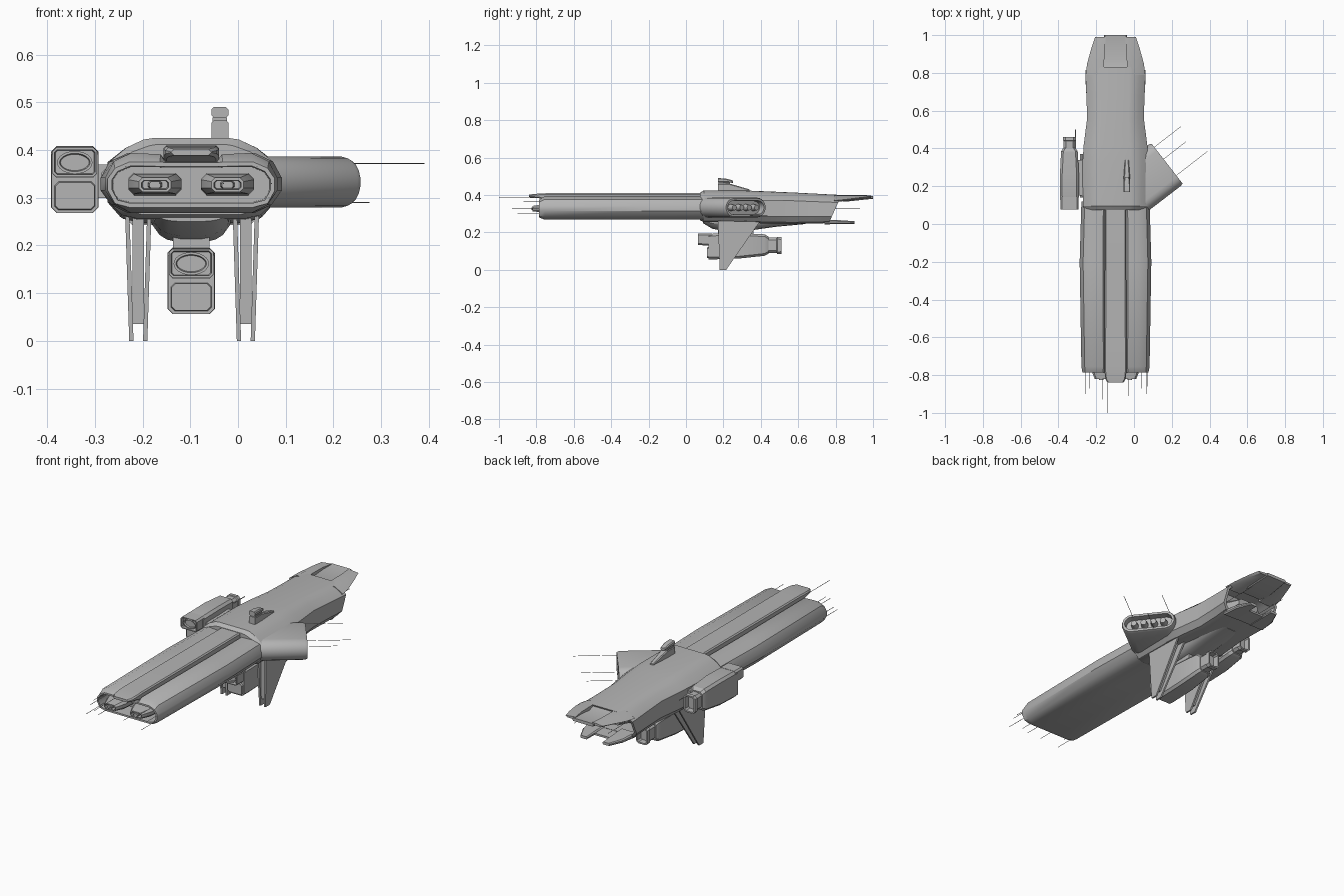
import bpy, bmesh, math
from mathutils import Vector

if "Cube" in bpy.data.objects:
    bpy.data.objects.remove(bpy.data.objects["Cube"])

CX = -0.098  # long axis of the ship
grey = bpy.data.materials.new("hull grey")
grey.diffuse_color = (0.46, 0.46, 0.46, 1)
grey.use_nodes = True
grey.node_tree.nodes["Principled BSDF"].inputs["Base Color"].default_value = grey.diffuse_color


def finish(bm, name, angle=32):
    me = bpy.data.meshes.new(name)
    bm.to_mesh(me)
    bm.free()
    me.materials.append(grey)
    ob = bpy.data.objects.new(name, me)
    bpy.context.collection.objects.link(ob)
    bpy.ops.object.select_all(action='DESELECT')
    ob.select_set(True)
    bpy.context.view_layer.objects.active = ob
    bpy.ops.object.shade_smooth_by_angle(angle=math.radians(angle))
    return ob


def loft(name, rings, recess=None, push=None):
    """Skin through rings; recess=(rim, depth) hollows the last cap, along push if given."""
    bm = bmesh.new()
    vs = [[bm.verts.new(p) for p in r] for r in rings]
    n = len(vs[0])
    for a, b in zip(vs, vs[1:]):
        for i in range(n):
            j = (i + 1) % n
            bm.faces.new((a[i], a[j], b[j], b[i]))
    bm.faces.new(vs[0])
    cap = bm.faces.new(vs[-1])
    bmesh.ops.recalc_face_normals(bm, faces=bm.faces[:])
    bm.normal_update()
    if recess:
        bmesh.ops.inset_individual(bm, faces=[cap], thickness=recess[0])
        bm.normal_update()
        way = Vector(push) if push else -cap.normal
        bmesh.ops.inset_individual(bm, faces=[cap], thickness=0.002)
        for v in cap.verts:
            v.co += way * recess[1]
    return finish(bm, name)


def mirror_ring(half, y, cx=CX):
    """Closed ring at y from right-half (dx, z) points."""
    return [(cx + d, y, z) for d, z in half] + [(cx - d, y, z) for d, z in reversed(half)]


def octa(cx, hw, z0, z1, y, c=0.012):
    return mirror_ring([(hw - c, z1), (hw, z1 - c), (hw, z0 + c), (hw - c, z0)], y, cx)


def rod(name, p, q, r=0.0012, sides=6, r2=None):
    p, q = Vector(p), Vector(q)
    bm = bmesh.new()
    bmesh.ops.create_cone(bm, cap_ends=True, segments=sides, radius1=r,
                          radius2=r if r2 is None else r2, depth=(q - p).length)
    rot = (q - p).to_track_quat('Z', 'Y').to_matrix()
    for v in bm.verts:
        v.co = rot @ v.co + (p + q) / 2
    return finish(bm, name)


# long forward hull with a hollow muzzle
body = [(.055, .376), (.066, .391), (.13, .394), (.168, .376), (.186, .342),
        (.186, .315), (.165, .285), (.13, .268), (.05, .268)]
nose = [(.055, .374), (.066, .375), (.13, .375), (.16, .362), (.175, .34),
        (.175, .315), (.16, .288), (.13, .28), (.05, .28)]
slim = [(d * 0.97, z) for d, z in body]
wide = [(d * 1.02, z) for d, z in body]
loft("forward_hull", [mirror_ring(slim, .12), mirror_ring(wide, -.2),
                      mirror_ring(slim, -.755), mirror_ring(nose, -.785)], (.009, .09))

# raised spine along the top, ending in a thin lip
spine = []
for y, hw, z0, z1 in [(.12, .056, .365, .41), (-.74, .058, .368, .41),
                      (-.78, .058, .382, .408), (-.82, .054, .386, .405),
                      (-.84, .042, .389, .402)]:
    spine.append(octa(CX, hw, z0, z1, y, .006))
loft("spine", spine)

# twin guns in the muzzle
for s in (-1, 1):
    gx = CX + s * .076
    loft("gun_housing", [octa(gx, .056, .305, .352, -.69), octa(gx, .056, .308, .35, -.765),
                         octa(gx, .034, .312, .342, -.82, .008)], (.006, .03))
    loft("gun_barrel", [octa(gx, .016, .318, .336, -.77, .004),
                        octa(gx, .012, .32, .334, -.825, .004)])

# main rear hull, ending in a slanted open mouth
rear = []
for y, top, w, zt, zs, zl, zb, slant in [
        (.075, .088, .16, .412, .37, .30, .265, 0),
        (.095, .1, .172, .425, .375, .29, .256, 0),
        (.32, .1, .175, .424, .375, .29, .252, 0),
        (.42, .096, .168, .42, .374, .285, .248, 0),
        (.56, .088, .15, .414, .37, .285, .246, 0),
        (.68, .09, .154, .408, .365, .285, .247, 0),
        (.80, .092, .16, .4, .36, .285, .25, .45)]:
    half = [(top * .8, zt), (top, zt - .003), ((top + w) / 2, (zt + zs) / 2 + .005), (w, zs),
            (w, zl), (w * .85, zb + .008), (w * .65, zb)]
    rear.append([(x, yy + slant * (z - .33), z) for x, yy, z in mirror_ring(half, y)])
loft("main_hull", rear, (.014, .11), (0, -1, 0))

# upper jaw: dipped roof plate between two side prongs, and a forked lower jaw
for s in (-1, 1):
    arm = []
    for y, a, b, z0, z1 in [(.79, .06, .158, .362, .399), (.85, .06, .15, .368, .4),
                            (.93, .058, .128, .378, .4), (.99, .05, .108, .384, .398)]:
        arm.append([(CX + s * a, y, z1), (CX + s * b * .7, y, z1 - .002),
                    (CX + s * b, y, z0 + .008), (CX + s * b * .9, y, z0), (CX + s * a, y, z0)])
    loft("upper_jaw_prong", arm)
    loft("lower_jaw_prong", [octa(CX + s * .085, .045, .243, .268, .74, .006),
                             octa(CX + s * .08, .038, .245, .265, .83, .006),
                             octa(CX + s * .065, .02, .246, .26, .9, .004)])
    rod("tail_antenna", (CX + s * .1, .68, .33), (CX + s * .1, .93, .33))
loft("upper_jaw_roof", [octa(CX, .07, .37, .4, .8, .004), octa(CX, .07, .365, .382, .86, .004),
                        octa(CX, .06, .38, .396, 1.0, .004)])
loft("lower_jaw_floor", [octa(CX, .07, .245, .262, .74, .004),
                         octa(CX, .05, .248, .258, .84, .004)])
loft("mouth_core", [octa(CX, .09, .285, .36, .66), octa(CX, .06, .3, .345, .78)])

# rounded belly
belly = []
for y, a, zb in [(.09, .075, .25), (.14, .082, .22), (.21, .085, .206),
                 (.34, .085, .21), (.48, .08, .23), (.64, .07, .245)]:
    h = .27 - zb
    belly.append(mirror_ring([(a, .28), (a * .96, zb + h * .58), (a * .78, zb + h * .25),
                              (a * .6, zb + h * .1), (a * .28, zb)], y))
loft("belly", belly)


def pod(dx, dz, y0, sy):
    """Engine pod with a framed lens at the front and a nozzle behind."""
    cx = CX + dx

    def box(hw, z0, z1, y, c=.012):
        return octa(cx, hw, z0 + dz, z1 + dz, y0 + (y - .064) * sy, c)

    def ell(y, k):
        return [(cx + .037 * k * math.cos(t * math.tau / 24), y0 + (y - .064) * sy,
                 dz + .162 + .024 * k * math.sin(t * math.tau / 24)) for t in range(24)]

    loft("pod_body", [box(.049, .056, .19, .12), box(.05, .056, .194, .15),
                      box(.05, .06, .196, .28), box(.044, .075, .19, .42),
                      box(.034, .085, .178, .44)])
    loft("pod_nozzle", [box(.03, .09, .172, .43), box(.03, .09, .172, .485),
                        box(.034, .084, .176, .488), box(.033, .085, .175, .51)], (.008, .03))
    loft("lens_housing", [box(.047, .13, .194, .14, .008),
                          box(.047, .132, .193, .064, .008)], (.005, .02))
    loft("lens", [ell(.1, 1), ell(.07, 1)], (.005, .008))
    loft("pod_chin", [box(.044, .06, .124, .13, .008), box(.041, .064, .12, .112, .008)])


pod(0, 0, .064, 1)
pod(-.244, .212, .078, .86)
loft("belly_pylon", [octa(CX, .038, .18, .23, .17), octa(CX, .038, .18, .25, .36)])
loft("side_pylon", [octa(-.285, .03, .3, .37, .15), octa(-.285, .03, .3, .37, .34)])
loft("side_collar", [octa(CX, .188, .3, .365, .14), octa(CX, .188, .3, .365, .37)])
rod("pod_antenna", (-.31, .36, .37), (-.31, .5, .37), .002)

# paired landing fins: two thin blades and a web
for cx in (-.209, .0165):
    for s in (-1, 1):
        def blade(o, i):
            return [(cx + s * o, .17, .28), (cx + s * o, .41, .28),
                    (cx + s * i, .215, 0), (cx + s * i, .18, 0)]
        loft("fin_blade", [blade(.028, .019), blade(.019, .01)])
    web = [(.185, .28), (.37, .28), (.215, .035), (.187, .035)]
    loft("fin_web", [[(cx + d, y, z) for y, z in web] for d in (-.012, .012)])

# angled broadside gun bank on the right
N = Vector((.79, .613, 0)).normalized()
T = Vector((N.y, -N.x, 0))
O = Vector((.175, .32, .333))


def stadium(depth, hl, r):
    pts = []
    for k in range(20):
        a = math.pi * (k % 10 / 9 - .5)
        s = 1 if k < 10 else -1
        pts.append(O + N * depth + T * s * (hl - r + r * math.cos(a))
                   + Vector((0, 0, s * r * math.sin(a))))
    return pts


loft("gun_bank", [stadium(-.225, .138, .054), stadium(-.012, .139, .053),
                  stadium(0, .134, .048)], (.012, .035))
for i in range(4):
    c = O + T * (-.075 + .05 * i)
    rod("bank_barrel", c - N * .04, c - N * .002, .019, 12, .015)
for t, z, e in [(-.11, .372, .18), (-.03, .29, .15), (.08, .372, .21)]:
    p = O + T * t + Vector((0, 0, z - O.z))
    rod("bank_antenna", p - N * .02, p + N * e)

# lookout tower on the deck
tx = -.038
loft("tower", [octa(tx, .018, .41, .462, .17, .005), octa(tx, .018, .41, .462, .23, .005),
               octa(tx, .01, .41, .43, .34, .004)])
loft("tower_neck", [octa(tx, .015, .455, .472, .175, .004), octa(tx, .015, .455, .468, .235, .004)])
loft("tower_head", [octa(tx, .018, .468, .49, .17, .005), octa(tx, .018, .468, .489, .21, .005),
                    octa(tx, .013, .465, .478, .25, .004)])

# forward antennas
for x, z, y in [(-.255, .3, -.9), (-.235, .365, -.87), (-.262, .33, -.86), (.065, .3, -.9),
                (.04, .365, -.87), (.07, .33, -.86), (-.165, .33, -.93), (-.14, .385, -1.0),
                (-.03, .33, -.91)]:
    rod("bow_antenna", (x, -.72, z), (x, y, z))
